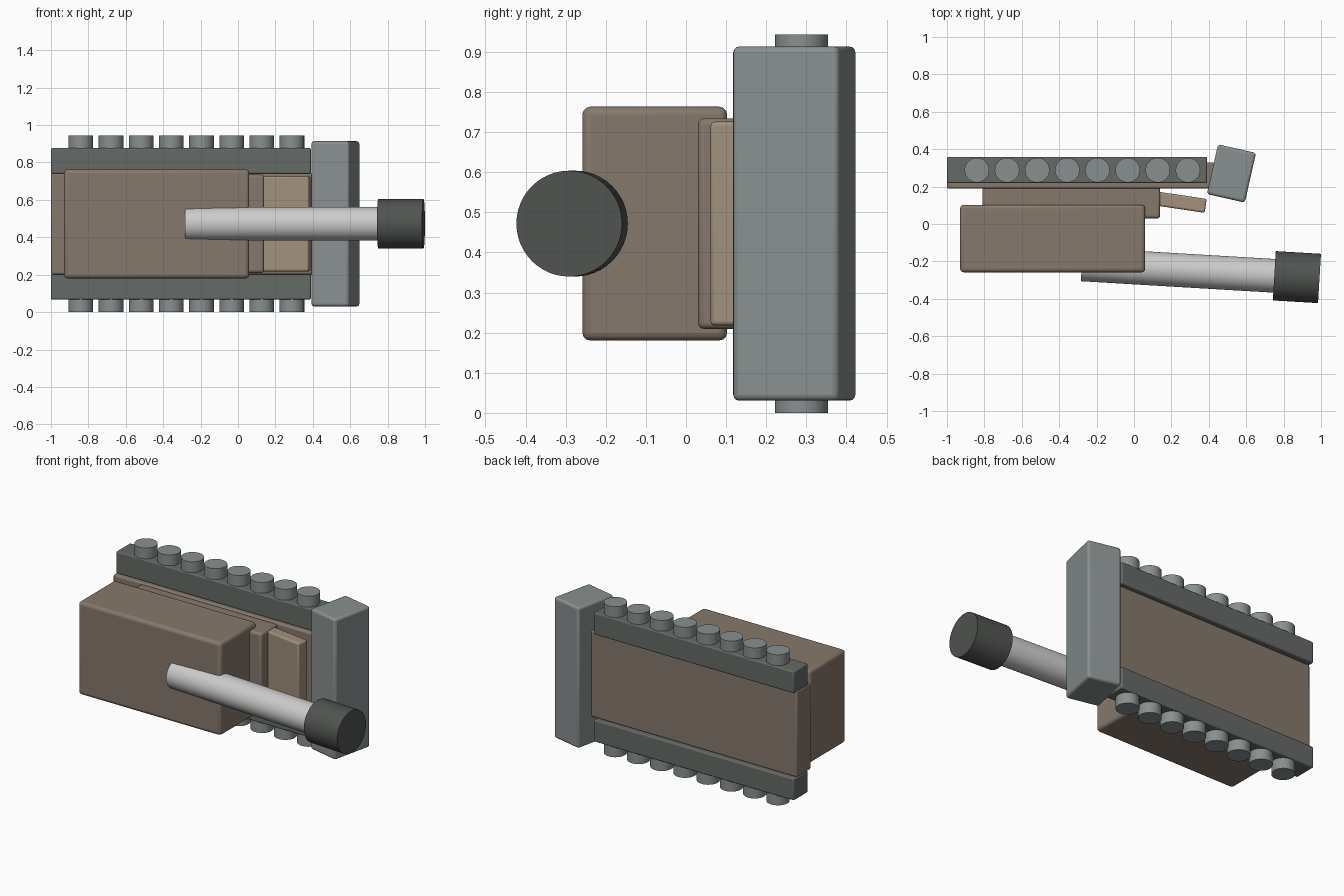
import bpy
from math import radians, pi
from mathutils import Matrix

if "Cube" in bpy.data.objects:
    bpy.data.objects.remove(bpy.data.objects["Cube"])


def material(name, rgb):
    m = bpy.data.materials.new(name)
    m.diffuse_color = (*rgb, 1)
    m.use_nodes = True
    m.node_tree.nodes["Principled BSDF"].inputs["Base Color"].default_value = m.diffuse_color
    return m


BROWN = material("brown", (0.24, 0.19, 0.15))
TAN = material("tan", (0.36, 0.28, 0.20))
DARK = material("dark_grey", (0.13, 0.145, 0.135))
STEEL = material("steel", (0.25, 0.28, 0.275))
BLACK = material("muzzle_dark", (0.08, 0.087, 0.08))
MID_Z = 0.472


def box(name, center, size, mat, bevel=0.015, turn=0):
    bpy.ops.mesh.primitive_cube_add(size=1, location=center)
    o = bpy.context.object
    o.name = name
    o.data.transform(Matrix.Diagonal((*size, 1)))
    o.rotation_euler.z = radians(turn)
    o.data.materials.append(mat)
    b = o.modifiers.new("bevel", 'BEVEL')
    b.width, b.segments = bevel, 3
    bpy.ops.object.shade_smooth_by_angle(angle=radians(35))
    return o


def cylinder(name, center, radius, length, mat=None, rotation=(0, 0, 0)):
    bpy.ops.mesh.primitive_cylinder_add(vertices=48, radius=radius, depth=length,
                                        location=center, rotation=rotation)
    o = bpy.context.object
    o.name = name
    if mat:
        o.data.materials.append(mat)
    bpy.ops.object.shade_smooth_by_angle(angle=radians(35))
    return o


# Hull: lower body, raised deck, sloped front deck and turret
box("hull", (-0.285, 0.26, MID_Z), (1.43, 0.14, 0.54), BROWN, 0.01)
box("upper_deck", (-0.335, 0.115, MID_Z), (0.95, 0.17, 0.525), BROWN)
box("front_deck", (0.235, 0.119, MID_Z), (0.30, 0.075, 0.508), TAN, 0.01, -8.5)
box("turret", (-0.435, -0.078, MID_Z), (0.99, 0.361, 0.583), BROWN, 0.02)

# Front blade
box("front_blade", (0.521, 0.27, MID_Z), (0.208, 0.272, 0.883), STEEL, 0.015, -12.7)

# Tracks and wheels on both sides
for side, s in (("lower", -1), ("upper", 1)):
    box(f"{side}_track", (-0.305, 0.289, MID_Z + s * 0.336), (1.39, 0.141, 0.137),
        DARK, 0.008)
    for i in range(8):
        cylinder(f"{side}_wheel_{i + 1}", (-0.84 + i * 0.1612, 0.288, MID_Z + s * 0.411),
                 0.066, 0.122, STEEL)

# Gun barrel and muzzle
tilt = (0, pi / 2, radians(-3.4))
cylinder("gun_barrel", (0.26, -0.248, MID_Z), 0.09, 1.08, None, tilt)
cylinder("muzzle", (0.871, -0.284, MID_Z), 0.132, 0.242, BLACK, tilt)
